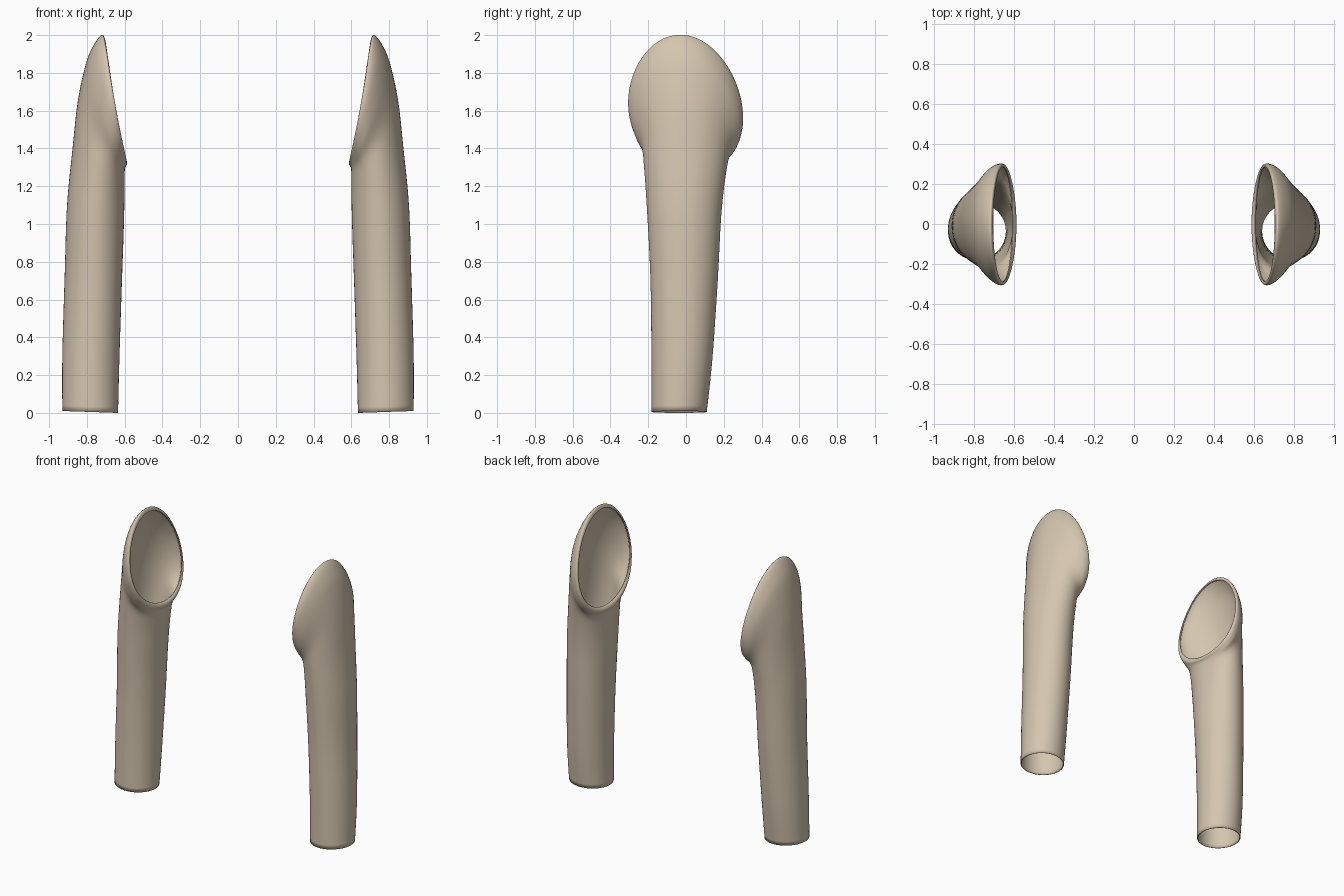
import bpy, bmesh, math
from mathutils import Vector

if "Cube" in bpy.data.objects:
    bpy.data.objects.remove(bpy.data.objects["Cube"])

SEG, STEPS = 64, 6

fabric = bpy.data.materials.new("beige fabric")
fabric.diffuse_color = (0.66, 0.56, 0.43, 1)
fabric.use_nodes = True
fabric.node_tree.nodes["Principled BSDF"].inputs["Base Color"].default_value = fabric.diffuse_color

# Each ring: outer x, z | inner x, z | front y, z | back y, z
KEYS = [
    (.930, .010, .635, .000, -.183, .005, .110, .005),
    (.930, .300, .628, .280, -.183, .290, .140, .290),
    (.917, .750, .616, .650, -.188, .700, .168, .700),
    (.905, 1.10, .604, 1.00, -.205, 1.05, .187, 1.05),
    (.876, 1.40, .600, 1.20, -.222, 1.30, .213, 1.28),
    (.848, 1.65, .600, 1.27, -.237, 1.43, .238, 1.40),
    (.805, 1.85, .597, 1.30, -.280, 1.54, .283, 1.49),
    (.762, 1.95, .588, 1.318, -.304, 1.62, .301, 1.545),
    (.720, 2.00, .592, 1.335, -.304, 1.655, .300, 1.575),
    (.704, 1.975, .606, 1.348, -.288, 1.66, .285, 1.58),
]


def smooth_rings(keys):
    """Catmull-Rom interpolation between the key rings."""
    out, n = [], len(keys)
    for i in range(n - 1):
        p0, p1, p2, p3 = (keys[max(0, min(n - 1, i + k))] for k in (-1, 0, 1, 2))
        for s in range(STEPS):
            t = s / STEPS
            out.append([.5 * (2 * b + (c - a) * t + (2 * a - 5 * b + 4 * c - d) * t * t
                              + (3 * b - a - 3 * c + d) * t ** 3)
                        for a, b, c, d in zip(p0, p1, p2, p3)])
    return out + [list(keys[-1])]


def ring_points(k, side):
    """Smooth tilted oval through the outer, back, inner and front points."""
    mx, my = (k[0] + k[2]) / 2, (k[4] + k[6]) / 2
    o, i = Vector((k[0], my, k[1])), Vector((k[2], my, k[3]))
    f, b = Vector((mx, k[4], k[5])), Vector((mx, k[6], k[7]))
    c = (o + i) / 2
    bend = (b + f) / 2 - c
    for j in range(SEG):
        a = 2 * math.pi * j / SEG
        p = c + math.cos(a) * (o - i) / 2 + math.sin(a) * (b - f) / 2 + math.sin(a) ** 2 * bend
        yield Vector((p.x * side, p.y, p.z))


def sleeve(name, side):
    bm = bmesh.new()
    rings = [[bm.verts.new(p) for p in ring_points(k, side)] for k in smooth_rings(KEYS)]
    for r0, r1 in zip(rings, rings[1:]):
        for j in range(SEG):
            n = (j + 1) % SEG
            quad = [r0[j], r0[n], r1[n], r1[j]]
            bm.faces.new(quad if side > 0 else quad[::-1]).smooth = True
    me = bpy.data.meshes.new(name)
    bm.to_mesh(me)
    bm.free()
    me.materials.append(fabric)
    ob = bpy.data.objects.new(name, me)
    bpy.context.collection.objects.link(ob)
    # thin cloth wall, growing inward
    mod = ob.modifiers.new("cloth thickness", 'SOLIDIFY')
    mod.thickness = .006
    mod.offset = -1
    return ob


sleeve("right_sleeve", 1)
sleeve("left_sleeve", -1)
